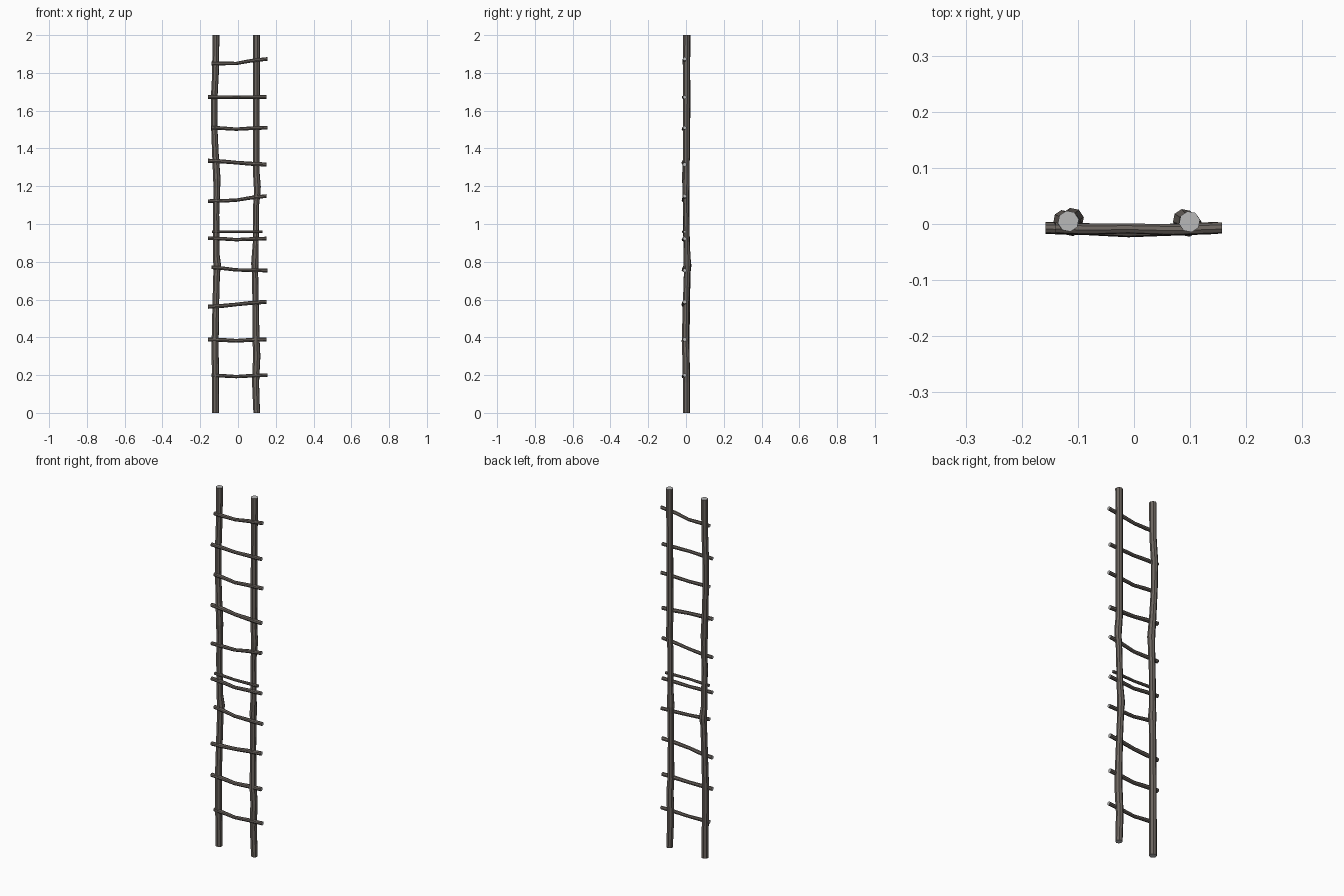
import bpy, bmesh, math
from mathutils import Vector


def material(name, col):
    m = bpy.data.materials.new(name)
    m.diffuse_color = (*col, 1)
    return m


BARK = material("grey brown bark", (0.15, 0.13, 0.115))
CUT = material("pale cut end", (0.48, 0.48, 0.48))


def branch(name, path, axis, sides):
    """Faceted tube through (x, y, z, radius) stations, rings square to the axis."""
    bm = bmesh.new()
    u, v = ((Vector((1, 0, 0)), Vector((0, 1, 0))) if axis == 'z'
            else (Vector((0, 1, 0)), Vector((0, 0, 1))))
    rings = []
    for x, y, z, r in path:
        ring = []
        for i in range(sides):
            a = 2 * math.pi * (i + 0.25) / sides
            ring.append(bm.verts.new(Vector((x, y, z)) + r * (math.cos(a) * u + math.sin(a) * v)))
        rings.append(ring)
    for a, b in zip(rings, rings[1:]):
        for i in range(sides):
            j = (i + 1) % sides
            bm.faces.new((a[i], a[j], b[j], b[i]))
    # sawn ends in the pale colour
    for ring in (rings[0][::-1], rings[-1]):
        bm.faces.new(ring).material_index = 1
    me = bpy.data.meshes.new(name)
    bm.to_mesh(me)
    bm.free()
    me.materials.append(BARK)
    me.materials.append(CUT)
    ob = bpy.data.objects.new(name, me)
    bpy.context.collection.objects.link(ob)


# Crooked upright poles with small knots
branch("left_pole", [
    (-.119, .003, 0, .019), (-.121, .000, .38, .019), (-.117, .004, .60, .018),
    (-.113, .006, .74, .018), (-.110, .008, .78, .021), (-.115, .004, .84, .018),
    (-.116, .001, 1.05, .017), (-.112, .000, 1.19, .018), (-.112, -.002, 1.24, .020),
    (-.119, .002, 1.36, .018), (-.126, .005, 1.52, .017), (-.126, .007, 1.67, .018),
    (-.119, .004, 1.80, .018), (-.117, .005, 2, .019)], 'z', 8)
branch("right_pole", [
    (.099, .003, 0, .018), (.093, .002, .16, .019), (.099, .000, .30, .020),
    (.096, -.004, .38, .019), (.093, .000, .58, .017), (.090, .006, .75, .017),
    (.089, .007, .79, .020), (.094, .004, .90, .016), (.096, .000, 1.10, .016),
    (.102, -.001, 1.17, .018), (.102, .000, 1.20, .019), (.097, .002, 1.27, .018),
    (.097, .003, 1.60, .018), (.099, .004, 2, .019)], 'z', 8)

# Rungs: left x, right x, left z, middle z, right z, radius
RUNGS = [
    (-.140, .157, .199, .192, .200, .010), (-.158, .150, .388, .382, .389, .011),
    (-.158, .150, .562, .574, .588, .011), (-.140, .156, .771, .757, .754, .010),
    (-.158, .150, .925, .917, .923, .010), (-.138, .130, .959, .959, .959, .008),
    (-.158, .150, 1.121, 1.126, 1.148, .010), (-.158, .150, 1.335, 1.325, 1.315, .011),
    (-.140, .157, 1.510, 1.502, 1.510, .010), (-.158, .150, 1.672, 1.671, 1.672, .010),
    (-.140, .157, 1.850, 1.850, 1.874, .010)]
for n, (xl, xr, zl, zm, zr, r) in enumerate(RUNGS):
    bow = -.014 if n < 10 else -.008
    branch(f"rung_{n + 1}", [
        (xl, -.007, zl, r), (-.085, -.009, zl * .65 + zm * .35, r), (-.01, bow, zm, r * .9),
        (.07, -.010, zm * .4 + zr * .6, r), (xr, -.007, zr, r)], 'x', 8)
